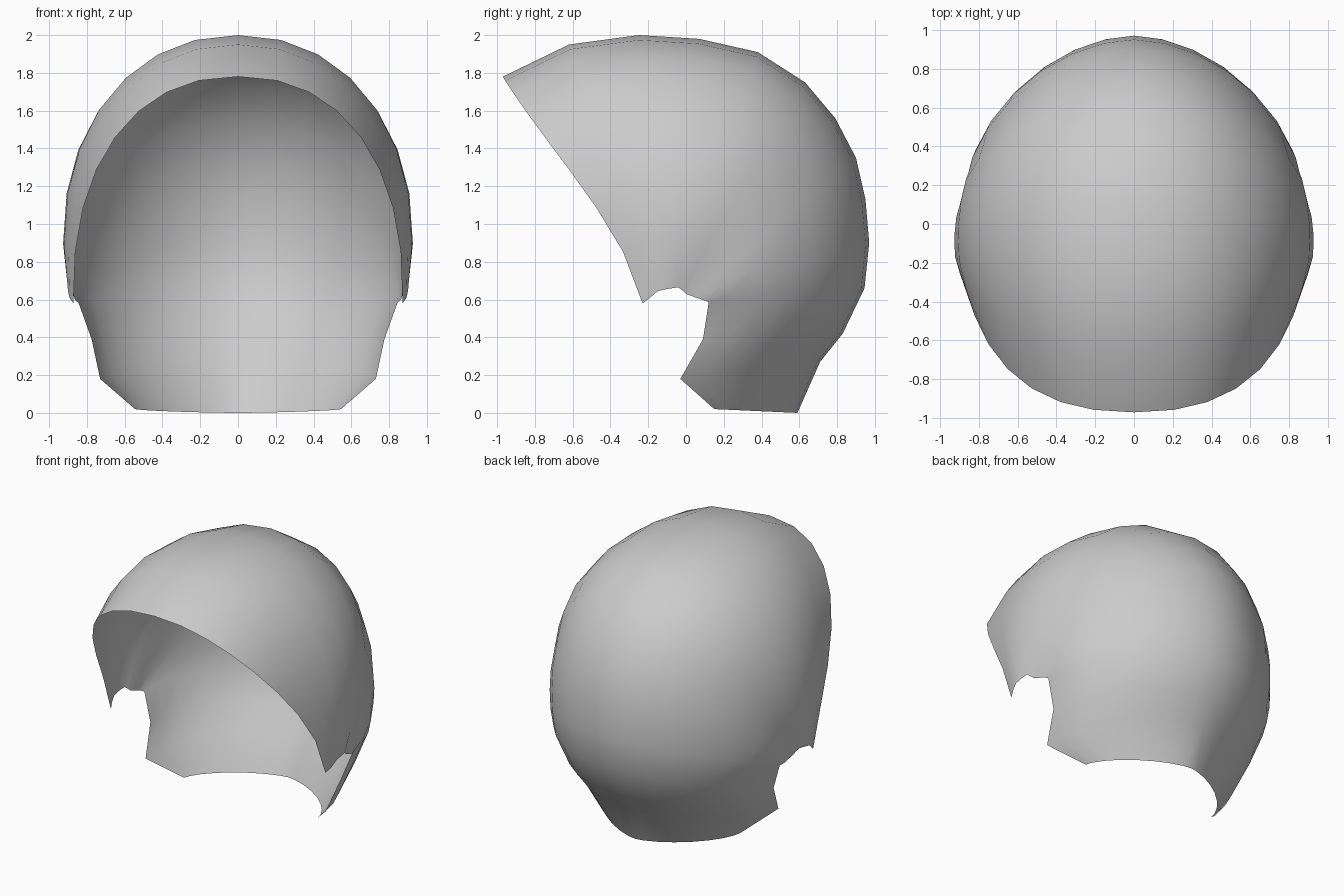
import bpy, bmesh
from math import sin, cos, radians

if "Cube" in bpy.data.objects:
    bpy.data.objects.remove(bpy.data.objects["Cube"])

# Ribs fan from the front rim, over the crown, down to the nape.
# centre-line y, z | side rim y, z | half width | sweep angle | roundness | backward bow
RIBS = [
    (-.97, 1.78, -.23, .58, .872, 92, 2.25, .48),
    (-.62, 1.95, -.19, .61, .90, 98, 2.2, .2),
    (-.25, 2.00, -.15, .645, .922, 103, 2.15, 0),
    (.07, 1.98, -.095, .657, .926, 104, 2.15, 0),
    (.38, 1.91, -.04, .665, .915, 102, 2.1, 0),
    (.63, 1.75, -.02, .65, .897, 100, 2.05, 0),
    (.79, 1.56, 0, .63, .883, 98, 1.95, 0),
    (.90, 1.35, .04, .615, .875, 97, 1.87, 0),
    (.95, 1.13, .075, .603, .868, 95, 1.83, 0),
    (.97, .90, .10, .595, .86, 92, 1.82, 0),
    (.945, .66, .12, .585, .845, 90, 1.82, 0),
    (.83, .42, .09, .39, .775, 90, 1.82, 0),
    (.71, .27, -.03, .18, .73, 90, 1.78, 0),
    (.59, 0, .15, .02, .545, 90, 1.5, 0),
]
SEGS = 8


def rib_points(cy, cz, ry, rz, w, sweep, n, bow):
    """Superelliptic arc from the centre line out to the side rim."""
    def drop(a):
        c = cos(a)
        return 1 - (abs(c) ** (2 / n) if c > 0 else -abs(c))
    end = radians(sweep)
    pts = []
    for j in range(SEGS + 1):
        a = end * j / SEGS
        f = drop(a) / drop(end)
        x = w * abs(sin(a)) ** (2 / n)
        pts.append((x, cy + (ry - cy) * f + bow * f * f * (1 - f), cz + (rz - cz) * f))
    return pts


# Half shell, mirrored across x = 0
bm = bmesh.new()
grid = [[bm.verts.new(p) for p in rib_points(*r)] for r in RIBS]
for a, b in zip(grid, grid[1:]):
    for j in range(SEGS):
        bm.faces.new((a[j], a[j + 1], b[j + 1], b[j]))
mesh = bpy.data.meshes.new("hair_cap")
bm.to_mesh(mesh)
bm.free()
mesh.shade_smooth()

cap = bpy.data.objects.new("hair_cap", mesh)
bpy.context.collection.objects.link(cap)
mirror = cap.modifiers.new("mirror", 'MIRROR')
mirror.use_clip = True
mirror.merge_threshold = 0.001
